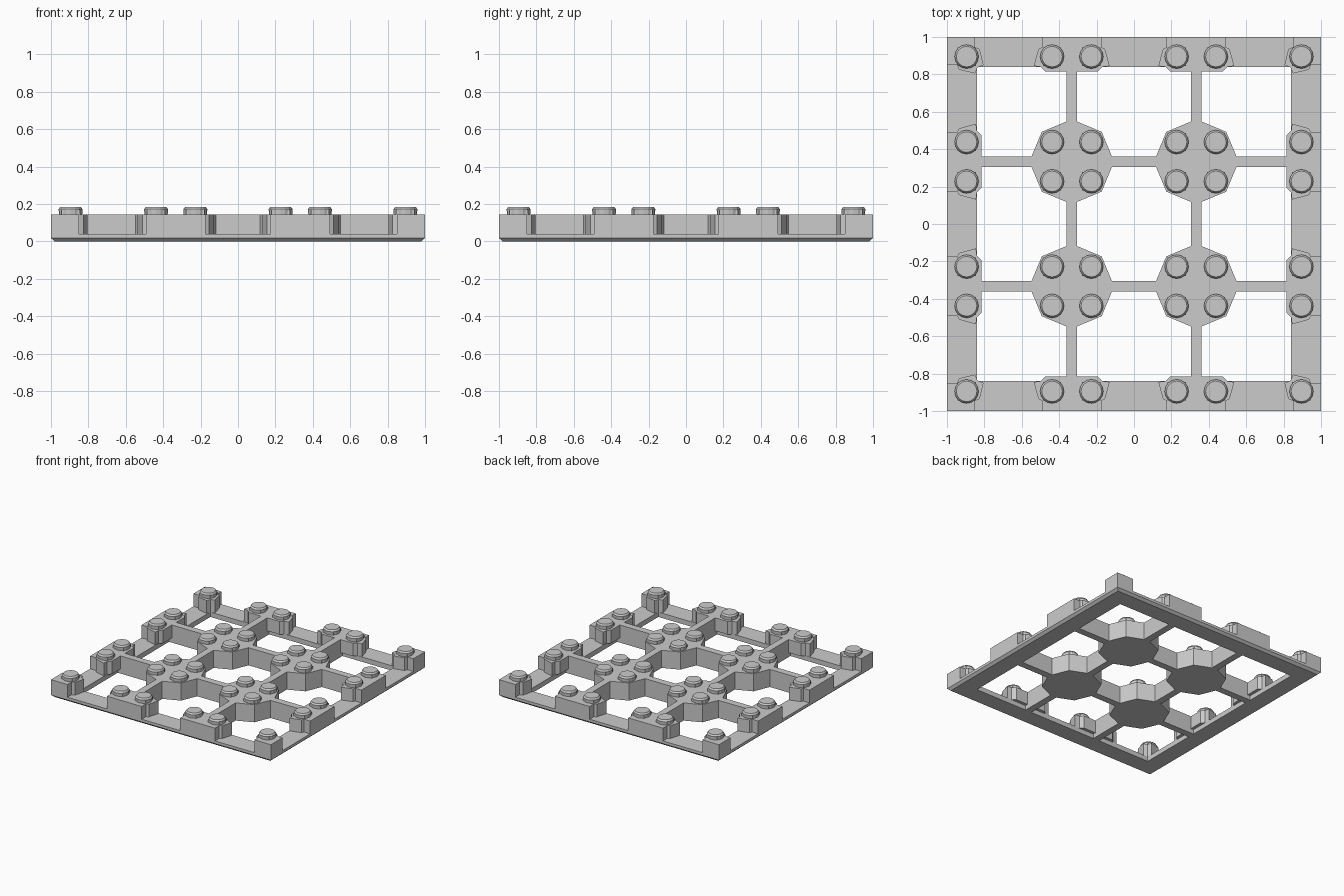
import bpy, bmesh, math
from mathutils import Matrix

cube = bpy.data.objects.get("Cube")
if cube:
    bpy.data.objects.remove(cube, do_unlink=True)

BASE, DECK, TOP = 0.04, 0.145, 0.185
HUB = 0.333

grey = bpy.data.materials.new("plain_grey")
grey.use_nodes = True
colour = (0.6, 0.6, 0.6, 1)
grey.diffuse_color = colour
grey.node_tree.nodes["Principled BSDF"].inputs["Base Color"].default_value = colour


def finish(name, bm):
    bmesh.ops.recalc_face_normals(bm, faces=bm.faces)
    mesh = bpy.data.meshes.new(name)
    bm.to_mesh(mesh)
    bm.free()
    mesh.materials.append(grey)
    obj = bpy.data.objects.new(name, mesh)
    bpy.context.collection.objects.link(obj)
    return obj


def loft(name, rings, closed=False):
    """Join rings of points; cap the ends, or close the loop."""
    bm = bmesh.new()
    loops = [[bm.verts.new(p) for p in ring] for ring in rings]
    pairs = list(zip(loops, loops[1:]))
    if closed:
        pairs.append((loops[-1], loops[0]))
    else:
        bm.faces.new(loops[0])
        bm.faces.new(loops[-1])
    for a, b in pairs:
        for i in range(len(a)):
            j = (i + 1) % len(a)
            bm.faces.new((a[i], a[j], b[j], b[i]))
    return finish(name, bm)


def prism(name, outline, low, high, angle=0, centre=(0, 0)):
    turn = Matrix.Rotation(angle, 3, 'Z')
    def ring(z):
        pts = [turn @ Matrix.Identity(3).col[0] * x + turn.col[1] * y for x, y in outline]
        return [(p.x + centre[0], p.y + centre[1], z) for p in pts]
    return loft(name, [ring(low), ring(high)])


def square(half, z):
    return [(half * sx, half * sy, z) for sx, sy in ((-1, -1), (1, -1), (1, 1), (-1, 1))]


# Outer frame with a chamfered lower rim
loft("base_frame", [square(0.98, 0), square(1, 0.018), square(1, BASE),
                    square(0.84, BASE), square(0.84, 0)], closed=True)

# Faceted hubs: one quarter of the outline, turned four times
quarter = [(0.215, 0.028), (0.16, 0.16), (0.028, 0.215), (-0.028, 0.215)]
hub_outline = []
for k in range(4):
    for x, y in quarter[:3]:
        for _ in range(k):
            x, y = -y, x
        hub_outline.append((x, y))
for sx in (-1, 1):
    for sy in (-1, 1):
        prism("hub", hub_outline, 0, DECK, 0, (sx * HUB, sy * HUB))

# Thin bars linking the hubs with each other and with the rim blocks
for k in range(2):
    for s in (-1, 1):
        for a, b in ((-0.85, -0.54), (-0.125, 0.125), (0.54, 0.85)):
            y, h = s * HUB, 0.028
            prism("link_bar", [(a, y - h), (b, y - h), (b, y + h), (a, y + h)],
                  0, DECK, k * math.pi / 2)

# Rim blocks, two on each side, with flared shoulders
half = [(0.158, 1), (0.158, 0.945), (0.178, 0.935), (0.203, 0.845),
        (0.165, 0.84), (0.14, 0.815)]
block = half + [(-x, y) for x, y in reversed(half)]
for k in range(4):
    for s in (-1, 1):
        prism("rim_block", [(x + s * HUB, y) for x, y in block], BASE - 0.002, DECK,
              k * math.pi / 2)

# Corner blocks, symmetric about the diagonal
side = [(0.85, 1), (0.85, 0.945), (0.825, 0.935), (0.805, 0.85), (0.84, 0.835)]
corner = [(1, 1)] + side + [(y, x) for x, y in reversed(side)]
for k in range(4):
    prism("corner_block", corner, BASE - 0.002, DECK, k * math.pi / 2)


# Studs with a bevelled top and four small corner lugs
def stud(x, y):
    def ring(r, z, n=16):
        return [(x + r * math.cos(math.tau * i / n), y + r * math.sin(math.tau * i / n), z)
                for i in range(n)]
    loft("stud", [ring(0.062, DECK - 0.002), ring(0.064, 0.172), ring(0.055, TOP)])
    h = 0.049
    prism("stud_lugs", [(-h, -h), (h, -h), (h, h), (-h, h)], DECK - 0.002, 0.168, 0, (x, y))


steps = [s * v for v in (0.228, 0.438, 0.895) for s in (-1, 1)]
for x in steps:
    for y in steps:
        stud(x, y)
